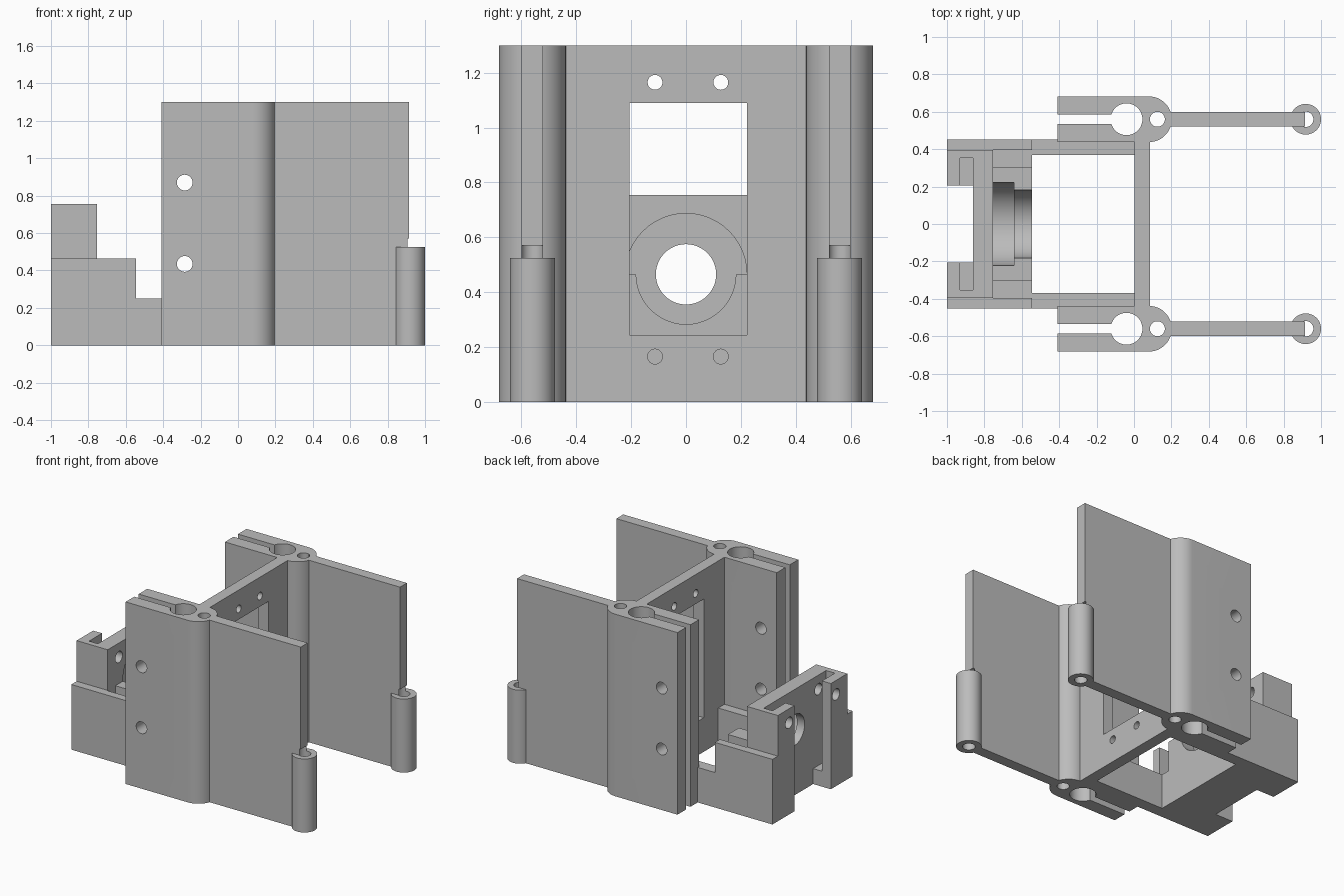
import bpy, bmesh, math
from mathutils import Matrix, Vector

cube = bpy.data.objects.get("Cube")
if cube:
    bpy.data.objects.remove(cube, do_unlink=True)

gray = bpy.data.materials.new("light_gray_plastic")
gray.use_nodes = True
gray.diffuse_color = (0.5, 0.5, 0.5, 1)
gray.node_tree.nodes["Principled BSDF"].inputs["Base Color"].default_value = (0.5, 0.5, 0.5, 1)


def make(name, bm):
    bmesh.ops.recalc_face_normals(bm, faces=bm.faces)
    mesh = bpy.data.meshes.new(name)
    bm.to_mesh(mesh)
    bm.free()
    mesh.materials.append(gray)
    ob = bpy.data.objects.new(name, mesh)
    bpy.context.collection.objects.link(ob)
    return ob


def box(name, x, y, z):
    """Box from (low, high) ranges."""
    bm = bmesh.new()
    size = [b - a for a, b in (x, y, z)]
    mid = Vector([(a + b) / 2 for a, b in (x, y, z)])
    bmesh.ops.create_cube(bm, size=1, matrix=Matrix.Translation(mid) @ Matrix.Diagonal((*size, 1)))
    return make(name, bm)


def rod(name, axis, centre, r, span):
    """Cylinder along an axis; centre holds the two other coordinates in order."""
    bm = bmesh.new()
    turn = {"X": Matrix.Rotation(math.pi / 2, 4, "Y"),
            "Y": Matrix.Rotation(math.pi / 2, 4, "X"), "Z": Matrix()}[axis]
    pos = list(centre)
    pos.insert("XYZ".index(axis), sum(span) / 2)
    bmesh.ops.create_cone(bm, cap_ends=True, segments=48, radius1=r, radius2=r,
                          depth=span[1] - span[0], matrix=Matrix.Translation(pos) @ turn)
    return make(name, bm)


def combine(ob, others, operation):
    """Apply one boolean per helper, then remove the helper."""
    for other in others:
        other.hide_render = True
        mod = ob.modifiers.new("bool", "BOOLEAN")
        mod.object, mod.operation, mod.solver = other, operation, "EXACT"
        graph = bpy.context.evaluated_depsgraph_get()
        mesh = bpy.data.meshes.new_from_object(ob.evaluated_get(graph))
        ob.modifiers.clear()
        ob.data = mesh
        bpy.data.objects.remove(other, do_unlink=True)
    return ob


H = 1.3
THROUGH = (-0.1, H + 0.1)
parts = []

for side, s in (("left", 1), ("right", -1)):
    yc = 0.56 * s

    def yr(a, b):
        return tuple(sorted((a * s, b * s)))

    # Split rod clamp with rounded end and long fin
    clamp = box(side + "_clamp_and_fin", (-0.41, 0.08), yr(0.438, 0.682), (0, H))
    combine(clamp, [rod("round_end", "Z", (0.08, yc), 0.122, (0, H)),
                    box("fin", (0.1, 0.915), yr(0.521, 0.599), (0, H))], "UNION")
    cuts = [rod("rod_bore", "Z", (-0.04, yc), 0.085, THROUGH),
            rod("small_bore", "Z", (0.125, yc), 0.04, THROUGH),
            box("clamp_slot", (-0.5, -0.06), yr(0.535, 0.585), THROUGH),
            rod("hinge_bore", "Z", (0.918, yc), 0.041, (-0.1, 0.57))]
    cuts += [rod("bolt", "Y", (-0.285, z), 0.042, yr(0.3, 0.8)) for z in (0.435, 0.87)]
    parts.append(combine(clamp, cuts, "DIFFERENCE"))

    # Hinge barrel at the fin end
    barrel = rod(side + "_hinge_barrel", "Z", (0.918, yc), 0.082, (0, 0.525))
    combine(barrel, [rod("bore", "Z", (0.918, yc), 0.041, (-0.1, 0.7))], "DIFFERENCE")
    parts.append(barrel)

    # Low arm joining motor mount and cross wall
    parts.append(box(side + "_arm", (-0.55, 0.003), yr(0.368, 0.453), (0, 0.25)))

# Cross wall with window and bolt holes
wall = box("cross_wall", (0.003, 0.085), (-0.45, 0.45), (0, H))
cuts = [box("window", (-0.1, 0.2), (-0.206, 0.222), (0.243, 1.09))]
cuts += [rod("hole", "X", (y, z), 0.027, (-0.1, 0.2)) for y in (-0.113, 0.127) for z in (0.165, 1.165)]
parts.append(combine(wall, cuts, "DIFFERENCE"))

# Motor mount: wide base with a narrower upper plate
ZC = 0.465
mount = box("motor_mount", (-1, -0.545), (-0.453, 0.453), (0, ZC))
combine(mount, [box("upper", (-1, -0.755), (-0.392, 0.392), (0.2, 0.755))], "UNION")
cuts = [box("front_gap", (-1.1, -0.86), (-0.206, 0.206), THROUGH),
        box("flange_slot", (-0.93, -0.86), (-0.352, 0.352), (0.11, H)),
        rod("shaft_hole", "X", (0, ZC), 0.11, (-1.1, -0.5)),
        rod("wide_cradle", "X", (0, ZC), 0.222, (-0.8, -0.642)),
        rod("narrow_cradle", "X", (0, ZC), 0.182, (-0.7, -0.5))]
for s in (1, -1):
    cuts.append(rod("bolt", "X", (0.265 * s, 0.655), 0.04, (-1.1, -0.7)))
    cuts.append(box("groove", (-0.755, -0.5), sorted((0.305 * s, 0.396 * s)), (0.25, H)))
parts.append(combine(mount, cuts, "DIFFERENCE"))

# Smooth round walls, keep corners sharp
bpy.ops.object.select_all(action="DESELECT")
for ob in parts:
    ob.select_set(True)
bpy.context.view_layer.objects.active = parts[0]
bpy.ops.object.shade_smooth_by_angle(angle=math.radians(30))
